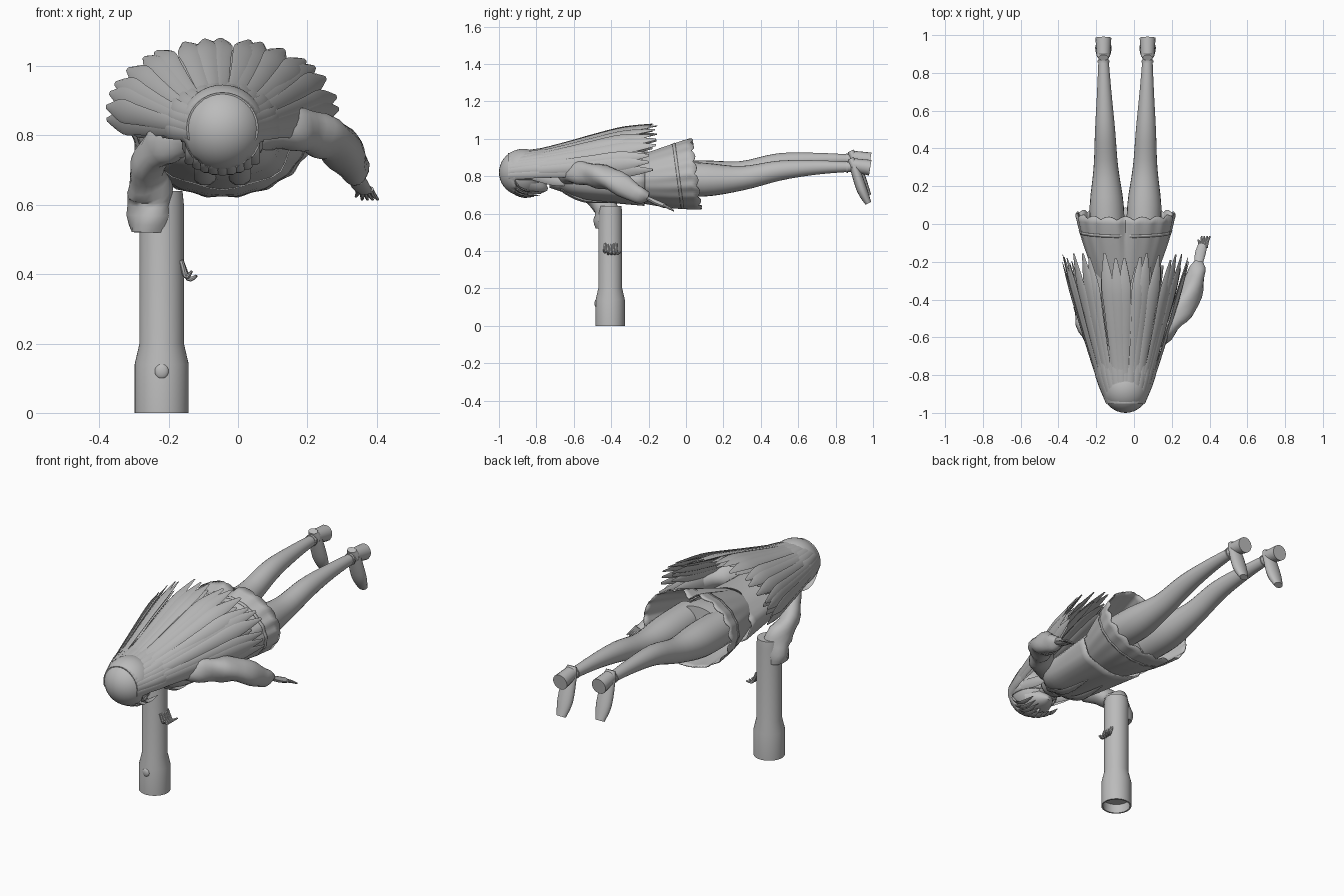
import bpy, bmesh, math, random
from mathutils import Matrix, Vector

random.seed(4)
if "Cube" in bpy.data.objects:
    bpy.data.objects.remove(bpy.data.objects["Cube"], do_unlink=True)

grey = bpy.data.materials.new("plain grey")
grey.use_nodes = True
tone = (0.5, 0.5, 0.5, 1)
grey.diffuse_color = tone
grey.node_tree.nodes["Principled BSDF"].inputs["Base Color"].default_value = tone

middle = -0.045  # body centre line in x
head_centre = Vector((middle, -0.87, 0.82))
torch_centre = Vector((-0.22, -0.405, 0))
UP, BACK, SIDE = Vector((0, 0, 1)), Vector((0, 1, 0)), Vector((1, 0, 0))
sides = {"left": 1, "right": -1}
made_parts = []


def finish(name, bm, thickness=0):
    bmesh.ops.recalc_face_normals(bm, faces=bm.faces)
    mesh = bpy.data.meshes.new(name)
    bm.to_mesh(mesh)
    bm.free()
    mesh.materials.append(grey)
    part = bpy.data.objects.new(name, mesh)
    bpy.context.collection.objects.link(part)
    if thickness:
        part.modifiers.new("cloth", "SOLIDIFY").thickness = thickness
    made_parts.append(part)


def mix(start, end, amount):
    return start + (end - start) * amount


def spline(rows, steps):
    """Smooth in-between rows passing through every given row."""
    result = []
    last = len(rows) - 1
    for i in range(last):
        before, here = rows[max(i - 1, 0)], rows[i]
        there, after = rows[i + 1], rows[min(i + 2, last)]
        for step in range(steps):
            t = step / steps
            row = []
            for a, b, c, d in zip(before, here, there, after):
                bend = t * (1 - t) / 2 * ((1 - t) * (2 * b - a - c) + t * (2 * c - b - d))
                row.append(mix(b, c, t) + bend)
            result.append(row)
    return result + [rows[last]]


def tube(name, rows, flat=1, up=UP, sides=16, steps=4, open_thickness=0, shape=None):
    """Sweep an ellipse along (x, y, z, radius) rows; shape gives (scale, shift) by angle."""
    rows = spline(rows, steps)
    points = [Vector(row[:3]) for row in rows]
    last = len(rows) - 1
    bm = bmesh.new()
    rings = []
    for i, row in enumerate(rows):
        along = (points[min(i + 1, last)] - points[max(i - 1, 0)]).normalized()
        across = along.cross(up).normalized()
        outward = across.cross(along) * flat
        ring = []
        for k in range(sides):
            angle = math.tau * k / sides
            scale, shift = shape(angle, i / last) if shape else (1, 0)
            spoke = across * math.cos(angle) + outward * math.sin(angle)
            ring.append(bm.verts.new(points[i] + spoke * scale * row[3] + along * shift))
        rings.append(ring)
    for ring, following in zip(rings, rings[1:]):
        for k in range(sides):
            bm.faces.new((ring[k], ring[k - 1], following[k - 1], following[k]))
    if not open_thickness:
        bm.faces.new(rings[0])
        bm.faces.new(rings[-1])
    finish(name, bm, open_thickness)


def ball(name, centre, size, keep=None, thickness=0):
    bm = bmesh.new()
    placing = Matrix.Translation(centre) @ Matrix.Diagonal((*size, 1))
    bmesh.ops.create_uvsphere(bm, u_segments=32, v_segments=20, radius=1, matrix=placing)
    if keep:
        outside = [vert for vert in bm.verts if not keep(vert.co)]
        bmesh.ops.delete(bm, geom=outside, context="VERTS")
    finish(name, bm, thickness)


def trunk(name, rows, **options):
    """A tube along the body's centre line from (y, z, half width) rows."""
    tube(name, [(middle, *row) for row in rows], **options)


def strand(name, points, width, **options):
    """A thin flat lock that narrows to a tip."""
    widths = [width] * (len(points) - 1) + [width / 9]
    tube(name, [(*point, w) for point, w in zip(points, widths)],
         flat=0.35, sides=6, **options)


def fingers(side, palm, reach, spread, curl):
    """Four curled fingers and a thumb."""
    for i in range(5):
        root = palm + spread * (i - 2)
        length = 0.7 if i == 0 else 1
        middle_joint = root + reach * length / 2 + curl
        tip = root + reach * length + spread * (i - 2) / 2
        name = side + ("_finger" if i else "_thumb")
        tube(name, [(*root, 0.008), (*middle_joint, 0.008), (*tip, 0.004)], sides=8)


# Handheld torch: turned body with a hollow lower end, and a button
profile = [(0, 0.64), (0.06, 0.64), (0.064, 0.6), (0.064, 0.2), (0.078, 0.14),
           (0.078, 0), (0.07, 0), (0.07, 0.05), (0, 0.05)]
bm = bmesh.new()
outline = [bm.verts.new(torch_centre + SIDE * radius + UP * z) for radius, z in profile]
edges = [bm.edges.new(pair) for pair in zip(outline, outline[1:])]
bmesh.ops.spin(bm, geom=outline + edges, cent=torch_centre, axis=UP,
               angle=math.tau, steps=40, use_duplicate=False)
bmesh.ops.remove_doubles(bm, verts=bm.verts, dist=0.0005)
finish("torch_body", bm)
ball("torch_button", torch_centre + UP * 0.12 - BACK * 0.074, (0.02, 0.01, 0.022))

# Head, face and hair cap
ball("head", head_centre, (0.112, 0.115, 0.12))
trunk("chin", [(-0.83, 0.76, 0.09), (-0.77, 0.74, 0.05), (-0.74, 0.73, 0.01)], flat=0.7)
ball("nose", head_centre + BACK * 0.04 - UP * 0.118, (0.008, 0.014, 0.012))
for side, sign in sides.items():
    ball(side + "_eye", head_centre + SIDE * sign * 0.045 - UP * 0.107, (0.02, 0.024, 0.005))
    ball(side + "_ear", head_centre + SIDE * sign * 0.11 + BACK * 0.04, (0.01, 0.02, 0.025))
ball("hair_cap", head_centre, (0.125, 0.13, 0.126),
     keep=lambda p: p.z > head_centre.z - 0.05 or p.y < head_centre.y - 0.03, thickness=0.008)

# Fringe across the forehead and locks beside the face
for i in range(9):
    across = i / 4 - 1
    inset = 0.03 * across ** 2
    x = middle + across / 11
    points = [Vector((x, y + inset, z + inset)) for y, z in
              ((-0.95, 0.75), (-0.92, 0.71), (-0.87, 0.69), (-0.8, 0.69))]
    points[-1] += BACK * random.uniform(-0.02, 0.02)
    strand("fringe_lock", points, 0.017)
for sign in sides.values():
    temple = head_centre + SIDE * sign * 0.108
    strand("side_lock", [temple + BACK * t * 0.28 - UP * (t / 14)
                         for t in (0, 0.3, 0.6, 1)], 0.028, up=SIDE)

# Long hair fanning out over the back in two layers
for layer, count in ((1, 19), (0.88, 17)):
    for i in range(count):
        angle = math.radians(mix(-8, 188, i / (count - 1)) + random.uniform(-3, 3))
        outward = SIDE * math.cos(angle) + UP * math.sin(angle)
        end = -0.17 + random.uniform(-0.04, 0.02) - (1 - layer) / 3
        rows = []
        for k in range(6):
            t = k / 5
            spread = 1 if k < 2 else layer
            wide = mix(0.1, 0.335, t ** 0.9) * spread
            high = mix(0.1, 0.21, t * t * (3 - 2 * t)) * spread
            centre = head_centre + UP * 0.05 * t
            centre.y = mix(-0.95, end, t)
            point = centre + SIDE * outward.x * wide + UP * outward.z * high
            rows.append((*point, 0.006 if k == 5 else mix(0.016, 0.038, t)))
        tube("hair_lock", rows, flat=0.22, up=outward, sides=8)

# Torso, jacket with lapels, and pleated skirt
trunk("neck", [(-0.8, 0.8, 0.045), (-0.65, 0.8, 0.045)])
trunk("torso", [(-0.67, 0.79, 0.1), (-0.55, 0.77, 0.13), (-0.35, 0.77, 0.11),
                (-0.15, 0.79, 0.15), (-0.04, 0.8, 0.14)], flat=0.66, sides=24)
trunk("collar", [(-0.73, 0.79, 0.065), (-0.67, 0.79, 0.09)], flat=0.8, sides=24,
      open_thickness=0.01)
trunk("jacket", [(-0.68, 0.8, 0.09), (-0.6, 0.78, 0.155), (-0.45, 0.77, 0.175),
                 (-0.22, 0.765, 0.2)], flat=0.6, sides=32, open_thickness=0.008,
      shape=lambda angle, t: (1 + t * math.sin(7 * angle) / 30, 0))
for sign in sides.values():
    lapel = Vector((middle + sign * 0.05, -0.67, 0.73))
    strand("jacket_lapel", [lapel, lapel + BACK * 0.12 - UP * 0.06,
                            lapel + BACK * 0.3 - UP * 0.07], 0.03)


def pleats(angle, t):
    """Shallow folds, a deep one along the back, and a scalloped hem."""
    deep = math.exp(-80 * (angle - math.pi / 2) ** 2) / 6
    hem = abs(math.sin(9 * angle)) / 60 if t == 1 else 0
    return 1 + t * (math.cos(18 * angle) / 70 - deep), hem


trunk("skirt", [(-0.34, 0.775, 0.14), (-0.1, 0.795, 0.225), (0.045, 0.813, 0.262)],
      flat=0.74, sides=108, open_thickness=0.005, shape=pleats)
trunk("skirt_band", [(-0.05, 0.801, 0.241), (-0.035, 0.803, 0.245)], flat=0.74, sides=108,
      steps=1, open_thickness=0.003, shape=lambda angle, t: (pleats(angle, 0.8)[0], 0))

# Legs and shoes, mirrored, the left foot a little lower
leg_heights = (0.79, 0.788, 0.803, 0.85, 0.867, 0.87)
leg_radii = (0.09, 0.09, 0.065, 0.053, 0.038, 0.025)
for side, sign in sides.items():
    leg = []
    for k, (height, radius) in enumerate(zip(leg_heights, leg_radii)):
        x = middle + sign * mix(0.095, 0.117, k / 5)
        leg.append((x, k / 5 - 0.1, height - sign * min(k, 3) / 150, radius))
    tube(side + "_leg", leg, sides=24)
    ankle = Vector(leg[-1][:3])
    heel = ankle + UP * 0.045 - BACK * 0.02
    ball_of_foot = ankle + BACK * 0.04 - UP * 0.12
    toe = ankle + BACK * 0.075 - UP * 0.195
    tube(side + "_shoe", [(*heel, 0.026), (*ankle, 0.038), (*ball_of_foot, 0.043), (*toe, 0.026)],
         flat=0.65, up=BACK)
    tube(side + "_ankle_strap", [(*(ankle - BACK * 0.045), 0.031),
                                 (*(ankle - BACK * 0.035), 0.032)], steps=1)
    tube(side + "_shoe_heel", [(*(ankle - BACK * 0.01 + UP * 0.01), 0.036),
                               (*(ankle + BACK * 0.085 - UP * 0.005), 0.042)], steps=1)


# Puffy sleeves and hands; the right arm ends in the torch
def folds(angle, t):
    return 1 + math.sin(3 * angle + 14 * t) / 12 + math.sin(30 * t) / 15, 0


tube("left_sleeve", [(0.03, -0.64, 0.8, 0.05), (0.13, -0.59, 0.815, 0.06),
                     (0.21, -0.5, 0.81, 0.062), (0.285, -0.4, 0.78, 0.062),
                     (0.33, -0.27, 0.71, 0.05), (0.34, -0.2, 0.69, 0.026)], shape=folds)
tube("left_hand", [(0.34, -0.22, 0.69, 0.02), (0.35, -0.16, 0.66, 0.028),
                   (0.365, -0.11, 0.64, 0.024)], flat=0.5, sides=12)
fingers("left", Vector((0.363, -0.125, 0.645)), Vector((0.01, 0.06, -0.03)),
        SIDE * 0.01, UP * 0.003)
tube("right_sleeve", [(-0.12, -0.64, 0.8, 0.05), (-0.2, -0.61, 0.78, 0.058),
                      (-0.265, -0.52, 0.71, 0.048), (-0.25, -0.43, 0.63, 0.066),
                      (-0.25, -0.42, 0.52, 0.066)], up=BACK, shape=folds)
fingers("right", torch_centre + SIDE * 0.055 + UP * 0.44, Vector((0.045, 0.01, -0.045)),
        BACK * 0.015, UP * -0.03)

# Soft shading that keeps real edges crisp
bpy.ops.object.select_all(action="DESELECT")
for part in made_parts:
    part.select_set(True)
bpy.context.view_layer.objects.active = made_parts[0]
bpy.ops.object.shade_smooth_by_angle(angle=math.radians(40))
